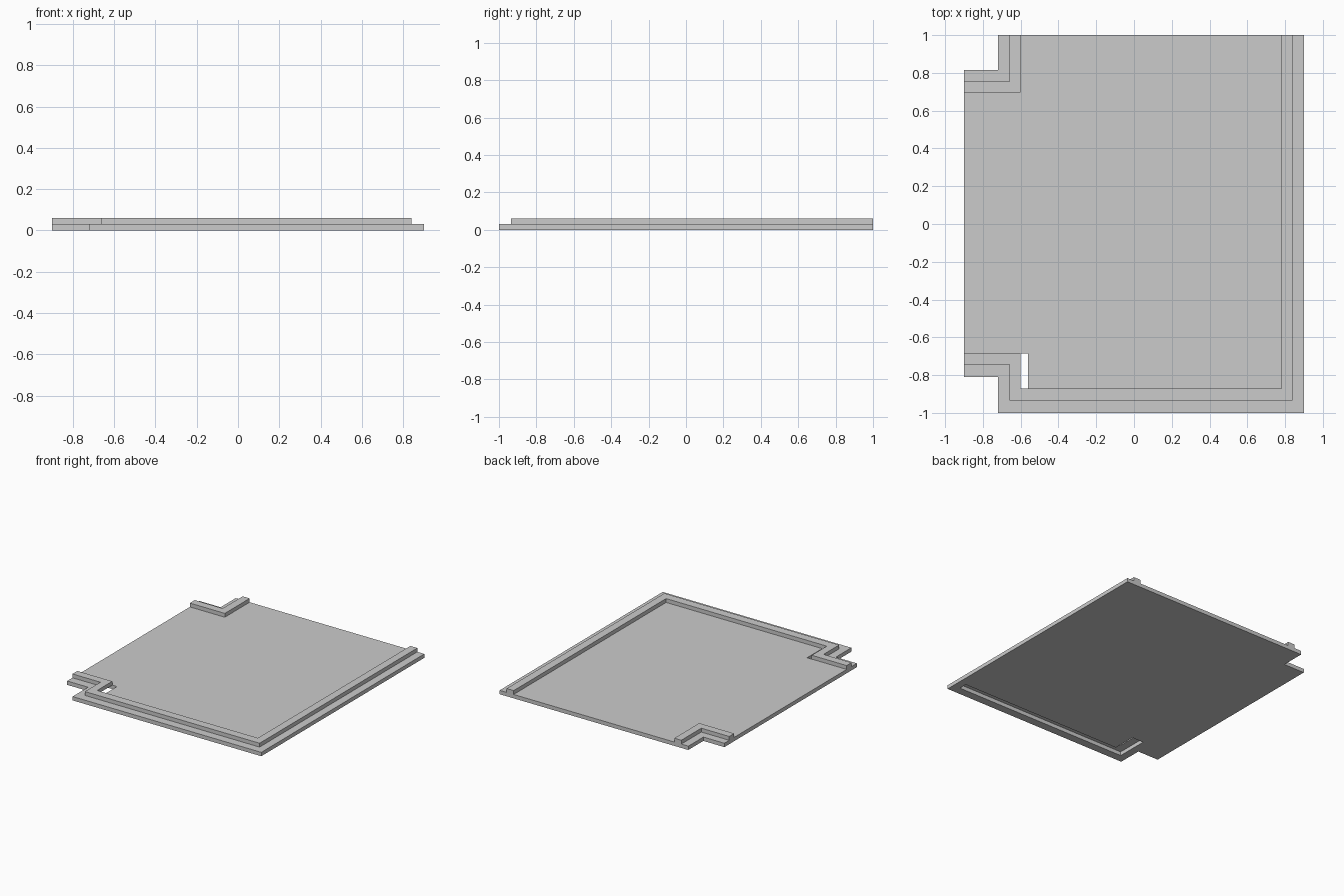
import bpy, bmesh

if "Cube" in bpy.data.objects:
    bpy.data.objects.remove(bpy.data.objects["Cube"])

T = 0.03  # thickness of each layer


def slab(name, outline, z0, z1):
    """Extrude a flat outline from z0 up to z1."""
    bm = bmesh.new()
    face = bm.faces.new([bm.verts.new((x, y, z0)) for x, y in outline])
    new = bmesh.ops.extrude_face_region(bm, geom=[face])["geom"]
    verts = [v for v in new if isinstance(v, bmesh.types.BMVert)]
    bmesh.ops.translate(bm, verts=verts, vec=(0, 0, z1 - z0))
    bmesh.ops.recalc_face_normals(bm, faces=bm.faces)
    mesh = bpy.data.meshes.new(name)
    bm.to_mesh(mesh)
    bm.free()
    obj = bpy.data.objects.new(name, mesh)
    bpy.context.collection.objects.link(obj)
    return obj


# Base plate with two notched corners
base = slab("base_plate", [
    (-0.72, -1), (0.9, -1), (0.9, 1), (-0.72, 1),
    (-0.72, 0.815), (-0.9, 0.815), (-0.9, -0.81), (-0.72, -0.81)], 0, T)

# Slot under the front rim, open from above beside the front notch
cutter = slab("slot_cutter", [
    (-0.66, -0.935), (0.84, -0.935), (0.84, -0.87), (-0.56, -0.87),
    (-0.56, -0.685), (-0.66, -0.685)], -0.05, 0.08)
cutter.hide_render = True
cutter.hide_viewport = True
mod = base.modifiers.new("slot", "BOOLEAN")
mod.operation = "DIFFERENCE"
mod.solver = "EXACT"
mod.object = cutter

# Raised rim: outer path, then inner path back
rim_outer = [(-0.9, -0.745), (-0.66, -0.745), (-0.66, -0.935), (0.84, -0.935), (0.84, 1)]
rim_inner = [(-0.9, -0.685), (-0.6, -0.685), (-0.6, -0.87), (0.78, -0.87), (0.78, 1)]
slab("front_and_right_rim", rim_outer + rim_inner[::-1], T, 2 * T)

# Raised rim around the back notch
slab("back_corner_rim", [
    (-0.9, 0.755), (-0.66, 0.755), (-0.66, 1),
    (-0.6, 1), (-0.6, 0.695), (-0.9, 0.695)], T, 2 * T)
